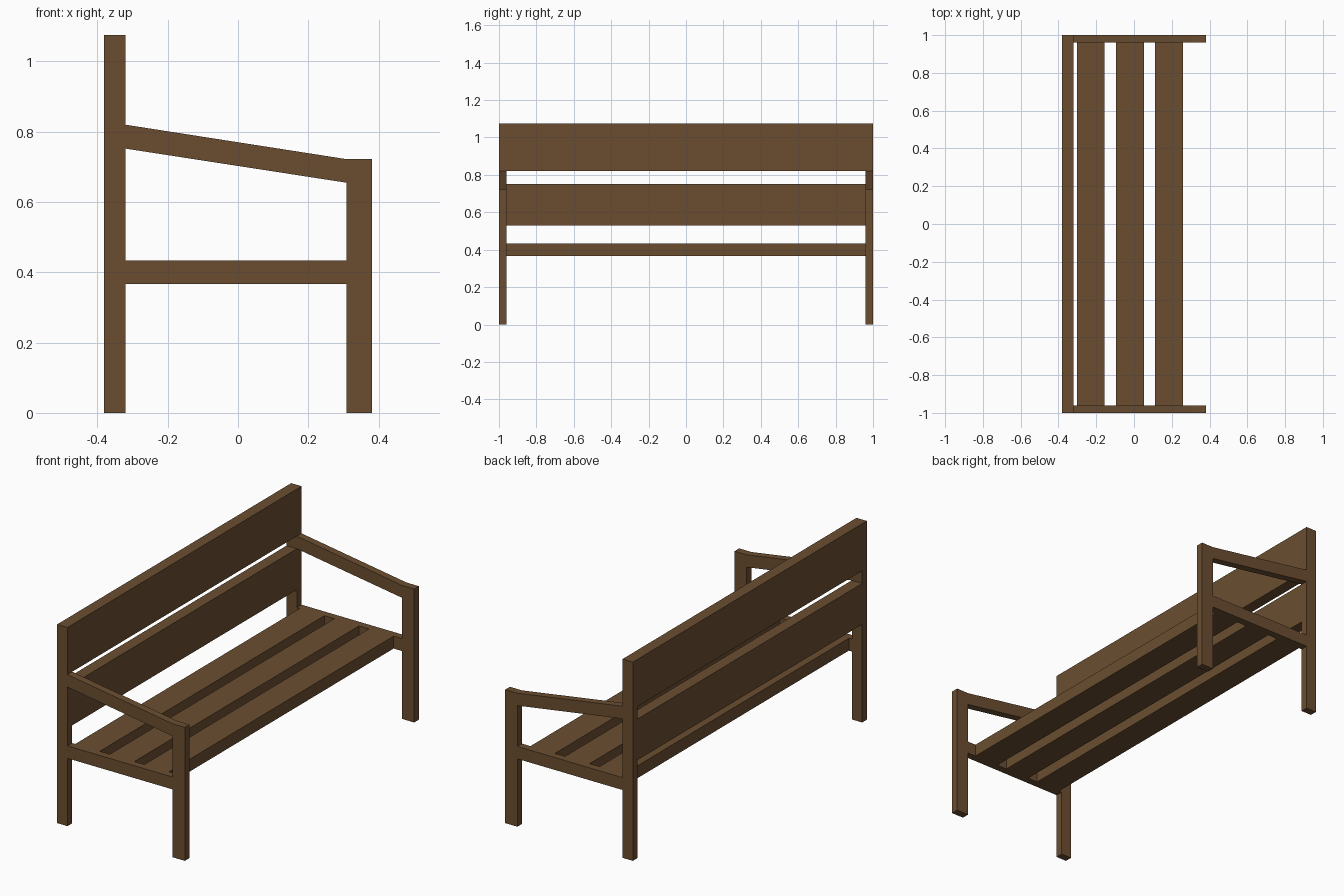
import bpy

if "Cube" in bpy.data.objects:
    bpy.data.objects.remove(bpy.data.objects["Cube"])

wood = bpy.data.materials.new("brown_wood")
wood.diffuse_color = (0.147, 0.076, 0.03, 1)
wood.use_nodes = True
wood.node_tree.nodes["Principled BSDF"].inputs["Base Color"].default_value = wood.diffuse_color


def plank(name, profile, y0, y1):
    """Extrude a counter-clockwise (x, z) profile from y0 to y1."""
    n = len(profile)
    verts = [(x, y, z) for y in (y0, y1) for x, z in profile]
    faces = [tuple(range(n)), tuple(range(2 * n - 1, n - 1, -1))]
    faces += [(i, i + n, (i + 1) % n + n, (i + 1) % n) for i in range(n)]
    mesh = bpy.data.meshes.new(name)
    mesh.from_pydata(verts, [], faces)
    mesh.materials.append(wood)
    obj = bpy.data.objects.new(name, mesh)
    bpy.context.collection.objects.link(obj)
    return obj


def rect(x0, x1, z0, z1):
    return [(x0, z0), (x1, z0), (x1, z1), (x0, z1)]


BACK, POST, LEG, FRONT = -0.382, -0.32, 0.309, 0.382   # frame x positions
INNER, OUTER = 0.96, 1.0                               # frame y positions
SEAT_Z = (0.367, 0.434)

# Side frames: back post, front leg, seat rail and sloping armrest
for side, y0, y1 in (("left", -OUTER, -INNER), ("right", INNER, OUTER)):
    plank(f"{side}_back_post", rect(BACK, POST, 0, 0.82), y0, y1)
    plank(f"{side}_front_leg", rect(LEG, FRONT, 0, 0.722), y0, y1)
    plank(f"{side}_seat_rail", rect(POST, LEG, *SEAT_Z), y0, y1)
    plank(f"{side}_armrest",
          [(POST, 0.752), (LEG, 0.655), (LEG, 0.722), (POST, 0.82)], y0, y1)

# Backrest boards: the upper one caps both posts, the lower sits between them
plank("upper_back_board", rect(BACK, POST, 0.82, 1.075), -OUTER, OUTER)
plank("lower_back_board", rect(BACK, POST, 0.53, 0.752), -INNER, INNER)

# Seat slats between the rails
for i in range(3):
    x = -0.302 + i * 0.207
    plank(f"seat_slat_{i + 1}", rect(x, x + 0.147, *SEAT_Z), -INNER, INNER)
